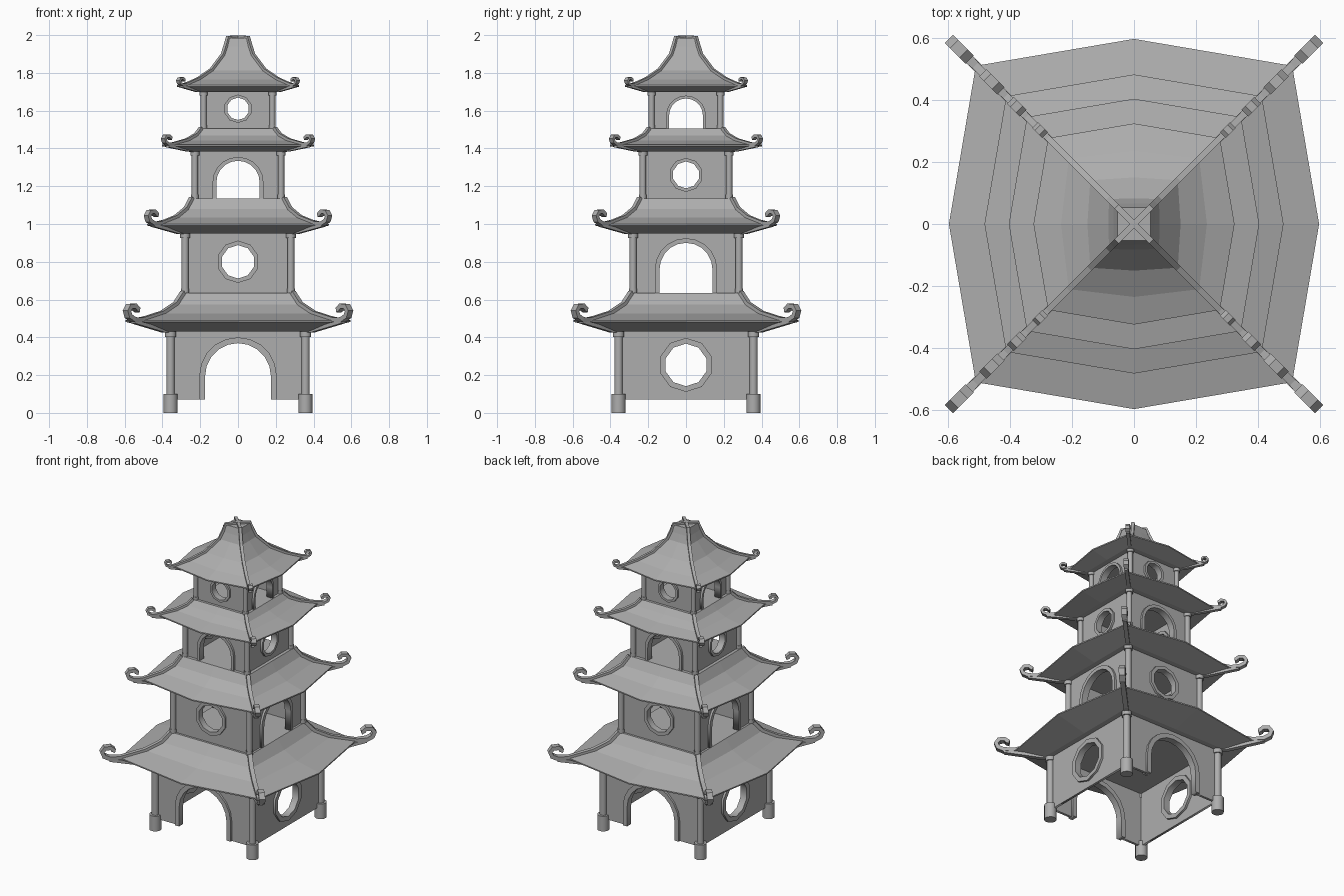
import bpy, bmesh
from math import pi, sin, cos, sqrt
from mathutils import Matrix, Vector

if "Cube" in bpy.data.objects:
    bpy.data.objects.remove(bpy.data.objects["Cube"])

grey = bpy.data.materials.new("stone_grey")
grey.diffuse_color = (.42, .42, .42, 1)
grey.use_nodes = True
grey.node_tree.nodes["Principled BSDF"].inputs["Base Color"].default_value = grey.diffuse_color


def finish(name, bm):
    bmesh.ops.recalc_face_normals(bm, faces=bm.faces)
    me = bpy.data.meshes.new(name)
    bm.to_mesh(me)
    bm.free()
    me.materials.append(grey)
    ob = bpy.data.objects.new(name, me)
    bpy.context.collection.objects.link(ob)
    return ob


def select(ob):
    bpy.ops.object.select_all(action='DESELECT')
    ob.select_set(True)
    bpy.context.view_layer.objects.active = ob


def turn(k, off=0):
    return Matrix.Rotation(k * pi / 2 + off, 4, 'Z')


def plate(name, loops, half_depth, dist, k):
    """Flat outline (x, z) with holes, extruded, set at one side of the tower."""
    cu = bpy.data.curves.new(name, 'CURVE')
    cu.dimensions, cu.fill_mode, cu.extrude = '2D', 'BOTH', half_depth
    cu.materials.append(grey)
    for pts in loops:
        sp = cu.splines.new('POLY')
        sp.points.add(len(pts) - 1)
        for p, (x, z) in zip(sp.points, pts):
            p.co = (x, z, 0, 1)
        sp.use_cyclic_u = True
    ob = bpy.data.objects.new(name, cu)
    bpy.context.collection.objects.link(ob)
    ob.matrix_world = turn(k) @ Matrix.Translation((0, -dist, 0)) @ Matrix.Rotation(pi / 2, 4, 'X')
    select(ob)
    bpy.ops.object.convert(target='MESH')


def arch(r, top, base):
    c = top - r
    return [(-r, base)] + [(-r * cos(pi * i / 10), c + r * sin(pi * i / 10)) for i in range(11)] + [(r, base)]


def circle(r, c):
    return [(r * cos(pi * i / 5 + pi / 10), c + r * sin(pi * i / 5 + pi / 10)) for i in range(10)]


def roof(name, p, a, c, z_top, z_eave, z_bot, prof):
    """Eight-sided rings: corners and bowed-out middles, upper skin then underside, closed."""
    rings = []
    for f, g in prof:
        r = a + (c - a) * f
        rings.append((r, r * (1 + .17 * f), z_top + (z_eave - z_top) * g))
    rings.append((c, c * 1.17, z_eave - .008))
    rings.append((p + .03, p + .03, z_bot))
    bm = bmesh.new()
    loops = []
    for r, m, z in rings:
        loop = []
        for k in range(4):
            loop.append(bm.verts.new(turn(k) @ Vector((-r, -r, z))))
            loop.append(bm.verts.new(turn(k) @ Vector((0, -m, z))))
        loops.append(loop)
    for l0, l1 in zip(loops, loops[1:]):
        for i in range(8):
            j = (i + 1) % 8
            bm.faces.new((l0[i], l0[j], l1[j], l1[i]))
    bm.faces.new(loops[0])
    bm.faces.new(loops[-1])
    finish(name, bm)


def ribbon(name, path):
    """Square bar in each diagonal plane; path is (corner x, z, thickness, width)."""
    pts = [Vector((q[0] * sqrt(2), 0, q[1])) for q in path]
    bm = bmesh.new()
    for k in range(4):
        m = turn(k, pi / 4)
        rows = []
        for i, p in enumerate(pts):
            t = (pts[min(i + 1, len(pts) - 1)] - pts[max(i - 1, 0)]).normalized()
            n = Vector((-t.z, 0, t.x)) * path[i][2] / 2
            s = Vector((0, path[i][3] / 2, 0))
            rows.append([bm.verts.new(m @ v) for v in (p + n + s, p + n - s, p - n - s, p - n + s)])
        for r0, r1 in zip(rows, rows[1:]):
            for i in range(4):
                j = (i + 1) % 4
                bm.faces.new((r0[i], r0[j], r1[j], r1[i]))
        bm.faces.new(rows[0])
        bm.faces.new(rows[-1])
    finish(name, bm)


def posts(name, p, parts):
    bm = bmesh.new()
    for k in range(4):
        for r, z0, z1 in parts:
            bmesh.ops.create_cone(bm, cap_ends=True, segments=16, radius1=r, radius2=r, depth=z1 - z0,
                                  matrix=turn(k) @ Matrix.Translation((p, p, (z0 + z1) / 2)))
    select(finish(name, bm))
    bpy.ops.object.shade_smooth_by_angle()


low = [(0, 0), (.18, .42), (.5, .75), (1, 1)]
tall = [(0, 0), (.05, .18), (.12, .37), (.39, .69), (.7, .88), (1, 1)]
# post x, wall base, roof bottom, eave, roof top, roof top half, eave corner, hook reach,
# arch (outer r, top), round window (outer r, centre)
tiers = [
    (.36, .07, .43, .49, .635, .29, .51, .60, (.205, .40), (.143, .254)),
    (.28, .635, .95, 1.0, 1.135, .245, .412, .49, (.165, .925), (.112, .80)),
    (.228, 1.135, 1.385, 1.42, 1.505, .195, .345, .40, (.135, 1.355), (.09, 1.26)),
    (.182, 1.505, 1.70, 1.735, 1.985, .054, .277, .32, (.105, 1.68), (.075, 1.61)),
]

for n, (p, zw, zb, ze, zt, a, c, reach, ar, ci) in enumerate(tiers):
    tag = f"_{n + 1}"
    s = .4 + .6 * p / .36
    prof = tall if n == 3 else low
    # walls with alternating arched and round openings, plus raised frames
    for k in range(4):
        d = p - .012
        side = f"{tag}_{k + 1}"
        if (k + n) % 2 == 0:
            outer = arch(ar[0], ar[1], zw)
            inner = arch(ar[0] * .85, ar[1] - ar[0] * .15, zw)
            wall = [[(-d, zb), (-d, zw)] + inner + [(d, zw), (d, zb)]]
            frame = [outer + inner[::-1]]
        else:
            inner = circle(ci[0] * .79, ci[1])
            wall = [[(-d, zw), (d, zw), (d, zb), (-d, zb)], inner]
            frame = [circle(*ci), inner]
        plate("wall" + side, wall, .008, d, k)
        plate("opening_frame" + side, frame, .022, d, k)
    # corner posts with feet and capitals
    foot = (.037, 0, .10) if n == 0 else (.025 * s, zw, zw + .028 * s)
    posts("corner_posts" + tag, p if n else .357,
          [(.022 * s, foot[1] + .002, zb + .01), foot, (.03 * s, zb - .028 * s, zb + .006)])
    # roof, hip ridges ending in curled hooks, rafters under the corners
    roof("roof" + tag, p, a, c, zt, ze, zb, prof)
    o = (reach - c) / .09
    hip = [(a + (c - a) * f, zt + (ze - zt) * g + .004, .02 * s, .027 * s) for f, g in prof]
    if n == 3:  # ridges meet over the peak
        hip.insert(0, (0, zt + .006, .016, .02))
    curl = [(.045, .004), (.07, .022), (.078, .05), (.066, .074), (.042, .076), (.028, .06), (.032, .048)]
    hip += [(c + x * o, ze + z * o, .026 * o, .038 * s) for x, z in curl]
    ribbon("hip_ridges" + tag, hip)
    ribbon("corner_rafters" + tag, [(x, z, .02 * s, .03 * s) for x, z in
           [(p, zb + .004), (p + .035, zb + .006), (c + .045 * o, ze - .006)]])
